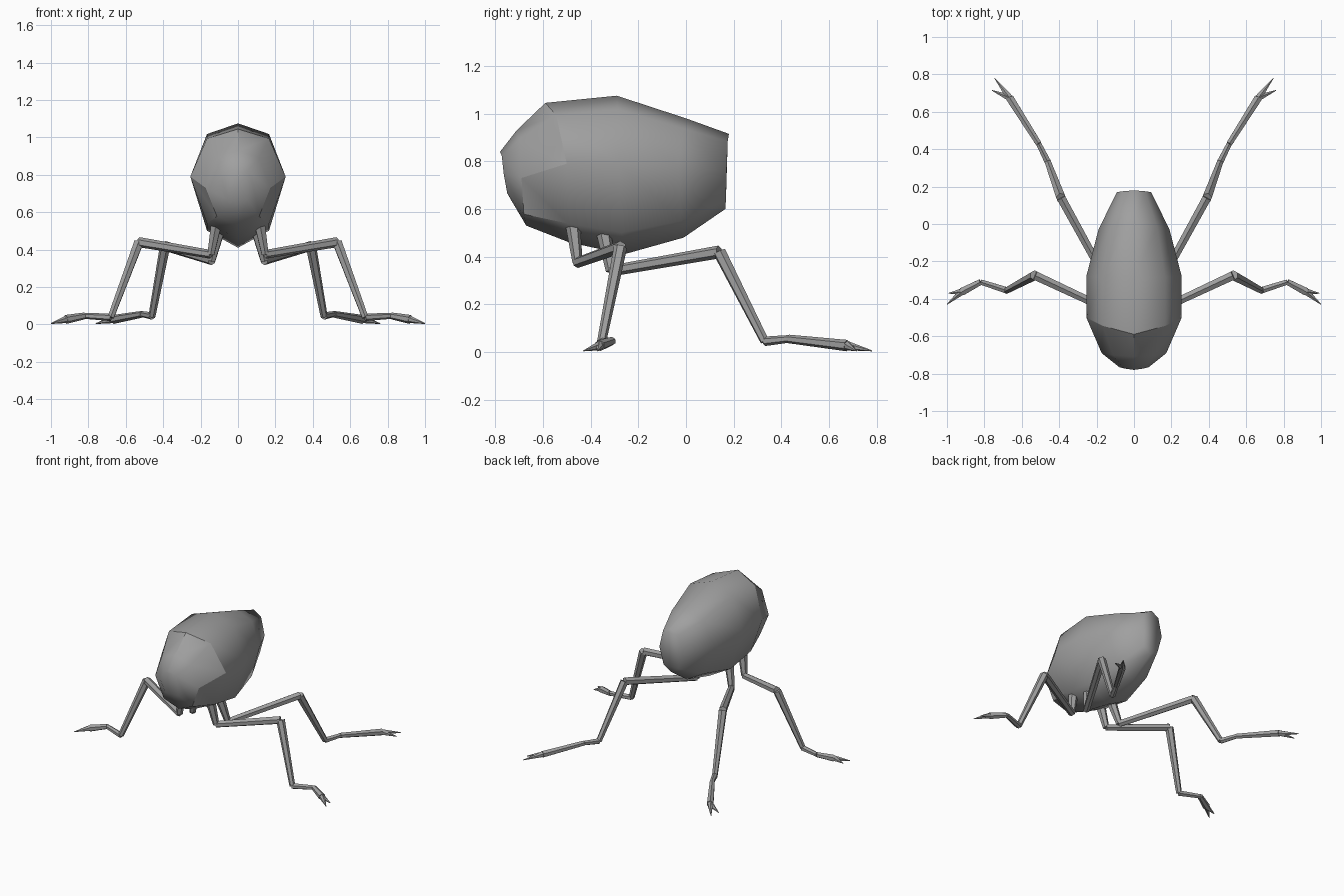
import bpy
import bmesh
from mathutils import Matrix, Vector

if "Cube" in bpy.data.objects:
    bpy.data.objects.remove(bpy.data.objects["Cube"], do_unlink=True)

grey = bpy.data.materials.new("plain grey")
grey.use_nodes = True
GREY = (0.35, 0.35, 0.35, 1)
grey.diffuse_color = GREY
grey.node_tree.nodes["Principled BSDF"].inputs["Base Color"].default_value = GREY


def finish(bm, name):
    mesh = bpy.data.meshes.new(name)
    bmesh.ops.recalc_face_normals(bm, faces=bm.faces)
    bm.to_mesh(mesh)
    bm.free()
    mesh.materials.append(grey)
    obj = bpy.data.objects.new(name, mesh)
    bpy.context.collection.objects.link(obj)
    return obj


def body_ring(bm, top, side, bottom, half_width):
    """Eight-sided ring from (y, z) at its top, side and bottom."""
    top, side, bottom = Vector(top), Vector(side), Vector(bottom)

    def blend(a, b, fz):
        return Vector(((a.x + b.x) / 2, a.y + (b.y - a.y) * fz))

    upper, lower = blend(side, top, 0.8), blend(side, bottom, 0.76)
    d = half_width * 0.65
    pts = [(0, top), (d, upper), (half_width, side), (d, lower), (0, bottom),
           (-d, lower), (-half_width, side), (-d, upper)]
    return [bm.verts.new((x, p.x, p.y)) for x, p in pts]


# Body: rings from the snout to the tail
bm = bmesh.new()
rings = [body_ring(bm, *r) for r in (
    ((-0.78, 0.84), (-0.765, 0.75), (-0.735, 0.64), 0.08),
    ((-0.71, 0.93), (-0.69, 0.73), (-0.67, 0.53), 0.173),
    ((-0.59, 1.045), (-0.5, 0.79), (-0.49, 0.46), 0.255),
    ((-0.29, 1.075), (-0.28, 0.79), (-0.26, 0.41), 0.255),
    ((0, 0.98), (-0.03, 0.77), (-0.01, 0.48), 0.19),
    ((0.18, 0.915), (0.17, 0.76), (0.165, 0.60), 0.092),
)]
for a, b in zip(rings, rings[1:]):
    for i in range(8):
        j = (i + 1) % 8
        bm.faces.new((a[i], a[j], b[j], b[i]))
bm.faces.new(rings[0])
bm.faces.new(rings[-1])
for f in bm.faces:
    f.smooth = True

# Creases bounding the face plate, the same on both sides
nose, brow = rings[1], rings[2]
creases = [(nose[0], brow[0])]
for side in ((0, 1, 2, 3), (0, 7, 6, 5)):
    t, u, s, l = side
    creases += [(brow[t], brow[u]), (brow[u], brow[s]), (brow[s], nose[s]),
                (nose[s], nose[l]), (nose[l], brow[l])]
for a, b in creases:
    bm.edges.get((a, b)).smooth = False
finish(bm, "body")


def limb(bm, start, end, r1, r2):
    """Six-sided tapered segment between two points."""
    start, end = Vector(start), Vector(end)
    axis = end - start
    turn = axis.to_track_quat("Z", "Y").to_matrix().to_4x4()
    bmesh.ops.create_cone(bm, cap_ends=True, segments=6, radius1=r1, radius2=r2,
                          depth=axis.length,
                          matrix=Matrix.Translation((start + end) / 2) @ turn)


def leg(name, joints, toes, sign):
    bm = bmesh.new()
    radii = [(0.032, 0.021), (0.023, 0.027), (0.028, 0.019),
             (0.02, 0.016), (0.018, 0.024)]
    points = [(x * sign, y, z) for x, y, z in joints]
    for a, b, (r1, r2) in zip(points, points[1:], radii):
        limb(bm, a, b, r1, r2)
    # Forked foot
    for x, y, z in toes:
        limb(bm, points[-1], (x * sign, y, z), 0.02, 0.002)
    finish(bm, name)


FRONT = [(0.115, -0.475, 0.54), (0.145, -0.455, 0.375), (0.53, -0.275, 0.44),
         (0.68, -0.355, 0.038), (0.82, -0.31, 0.046), (0.92, -0.362, 0.027)]
FRONT_TOES = [(0.99, -0.37, 0.005), (1.0, -0.43, 0.005)]
REAR = [(0.1, -0.345, 0.5), (0.14, -0.315, 0.34), (0.39, 0.14, 0.42),
        (0.46, 0.33, 0.045), (0.51, 0.43, 0.055), (0.665, 0.675, 0.027)]
REAR_TOES = [(0.745, 0.78, 0.005), (0.76, 0.715, 0.005)]

# Legs, mirrored left and right
for side, sign in (("left", 1), ("right", -1)):
    leg(f"front_leg_{side}", FRONT, FRONT_TOES, sign)
    leg(f"rear_leg_{side}", REAR, REAR_TOES, sign)
